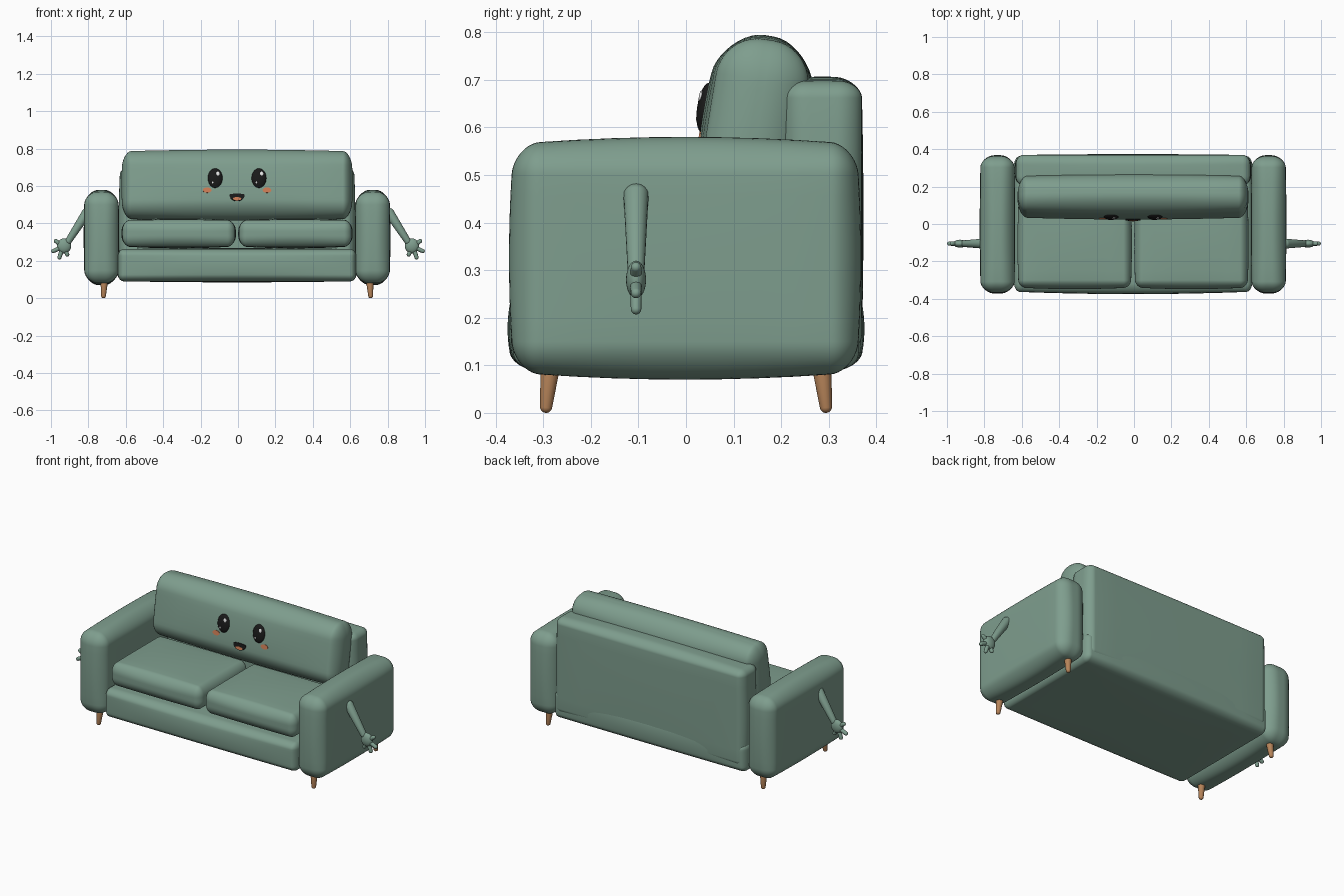
import bpy, bmesh
from math import sin, cos, pi, tan, radians
from mathutils import Matrix, Vector

if "Cube" in bpy.data.objects:
    bpy.data.objects.remove(bpy.data.objects["Cube"], do_unlink=True)


def material(name, rgb):
    m = bpy.data.materials.new(name)
    m.use_nodes = True
    m.diffuse_color = (*rgb, 1)
    bsdf = m.node_tree.nodes["Principled BSDF"]
    bsdf.inputs["Base Color"].default_value = (*rgb, 1)
    bsdf.inputs["Roughness"].default_value = 0.7
    return m


GREEN = material("sage fabric", (0.21, 0.34, 0.27))
WOOD = material("leg wood", (0.47, 0.23, 0.10))
BLACK = material("face black", (0.01, 0.01, 0.01))
WHITE = material("eye highlight", (0.8, 0.8, 0.8))
CORAL = material("cheek coral", (0.6, 0.2, 0.09))
CX = -0.005  # middle of the sofa body


def finish(name, bm, mat, matrix=Matrix()):
    bm.transform(matrix)
    bmesh.ops.recalc_face_normals(bm, faces=bm.faces)
    mesh = bpy.data.meshes.new(name)
    bm.to_mesh(mesh)
    bm.free()
    mesh.materials.append(mat)
    ob = bpy.data.objects.new(name, mesh)
    bpy.context.collection.objects.link(ob)
    bpy.ops.object.select_all(action="DESELECT")
    ob.select_set(True)
    bpy.context.view_layer.objects.active = ob
    bpy.ops.object.shade_smooth_by_angle(angle=radians(40))
    return ob


def pillow(name, half, radius, crown, matrix):
    """Rounded box whose faces bulge outwards by crown, per axis."""
    corner, middle = 5, 8
    steps = 2 * corner + middle
    bm = bmesh.new()
    bmesh.ops.create_cube(bm, size=2)
    bmesh.ops.subdivide_edges(bm, edges=bm.edges[:], cuts=steps - 1, use_grid_fill=True)
    for v in bm.verts:
        inner, d, u = Vector(), Vector(), Vector()
        for a in range(3):
            k = abs(v.co[a]) * steps / 2
            s = 1 if v.co[a] > 0 else -1
            flat = half[a] - radius[a]
            inner[a] = s * flat * min(1, k / (middle / 2))
            d[a] = s * tan(max(0, k - middle / 2) / corner * pi / 4)
        d.normalize()
        p = Vector([inner[a] + d[a] * radius[a] for a in range(3)])
        u = [1 - min(1, (p[a] / half[a]) ** 2) for a in range(3)]
        for a in range(3):
            p[a] += d[a] * crown[a] * u[a - 1] * u[a - 2]
        v.co = p
    return finish(name, bm, GREEN, matrix)


def capsule(name, p0, p1, r0, r1, mat=GREEN):
    """Tapered rod with round ends."""
    p0, p1 = Vector(p0), Vector(p1)
    axis = p1 - p0
    bm = bmesh.new()
    bmesh.ops.create_uvsphere(bm, u_segments=20, v_segments=16, radius=1)
    for v in bm.verts:
        top = v.co.z > -0.01
        v.co = v.co * (r1 if top else r0) + Vector((0, 0, axis.length if top else 0))
    turn = axis.to_track_quat("Z", "Y").to_matrix().to_4x4()
    return finish(name, bm, mat, Matrix.Translation(p0) @ turn)


def ball(name, centre, size, mat, frame=Matrix()):
    bm = bmesh.new()
    bmesh.ops.create_uvsphere(bm, u_segments=28, v_segments=16, radius=1)
    return finish(name, bm, mat, frame @ Matrix.Translation(centre) @ Matrix.Diagonal((*size, 1)))


def plate(name, points, y, depth, mat, frame):
    """Thin flat shape standing in the x-z plane."""
    bm = bmesh.new()
    face = bm.faces.new([bm.verts.new((x, y, z)) for x, z in points])
    ext = bmesh.ops.extrude_face_region(bm, geom=[face])["geom"]
    moved = [g for g in ext if isinstance(g, bmesh.types.BMVert)]
    bmesh.ops.translate(bm, verts=moved, vec=(0, depth, 0))
    return finish(name, bm, mat, frame)


def arc(cx, cz, rx, rz, start, end, n):
    return [(cx + rx * cos(start + (end - start) * i / n),
             cz + rz * sin(start + (end - start) * i / n)) for i in range(n + 1)]


at = Matrix.Translation

# Sofa body
pillow("seat_base", (0.635, 0.362, 0.086), (0.03, 0.045, 0.035), (0.006, 0.013, 0.006),
       at((CX, 0, 0.177)))
pillow("back_panel", (0.625, 0.082, 0.285), (0.04, 0.05, 0.035), (0.008, 0.004, 0.01),
       at((CX, 0.287, 0.412)))

# Back cushion, leaning backwards
cushion = at((CX, 0.145, 0.605)) @ Matrix.Rotation(radians(-9), 4, "X")
pillow("back_cushion", (0.61, 0.096, 0.18), (0.045, 0.085, 0.085), (0.008, 0.016, 0.01), cushion)

for side, s in (("left", 1), ("right", -1)):
    # Seat cushion and armrest
    pillow(side + "_seat_cushion", (0.3, 0.235, 0.07), (0.04, 0.04, 0.055),
           (0.006, 0.008, 0.01), at((CX + s * 0.312, -0.105, 0.347)))
    pillow(side + "_armrest", (0.09, 0.36, 0.24), (0.07, 0.055, 0.065),
           (0.005, 0.01, 0.015), at((CX + s * 0.725, -0.002, 0.325)))
    # Tapered legs, slightly splayed
    for end, e in (("front", -1), ("back", 1)):
        capsule(f"{side}_{end}_leg", (CX + s * 0.714, e * 0.294, 0.013),
                (CX + s * 0.709, e * 0.284, 0.11), 0.013, 0.022, WOOD)
    # Little arm with an open hand
    y = -0.105
    capsule(side + "_little_arm", (s * 0.81, y, 0.455), (s * 0.907, y, 0.305), 0.027, 0.018)
    ball(side + "_palm", (s * 0.93, y, 0.28), (0.038, 0.021, 0.04), GREEN)
    tips = (("thumb", 0.974, 0.306), ("index", 0.988, 0.252),
            ("middle", 0.955, 0.218), ("little", 0.913, 0.234))
    for finger, x, z in tips:
        capsule(f"{side}_{finger}_finger", (s * 0.935, y, 0.277), (s * x, y, z), 0.013, 0.011)

    # Eye with two highlights, and a cheek
    ex = s * 0.117
    ball(side + "_eye", (ex, -0.108, 0.02), (0.04, 0.018, 0.053), BLACK, cushion)
    ball(side + "_eye_highlight", (ex + 0.014, -0.122, 0.042), (0.01, 0.004, 0.012), WHITE, cushion)
    ball(side + "_eye_glint", (ex - 0.013, -0.122, -0.005), (0.005, 0.003, 0.006), WHITE, cushion)
    plate(side + "_cheek", arc(s * 0.16, -0.045, 0.023, 0.014, 0, 2 * pi, 32)[:-1],
          -0.113, 0.008, CORAL, cushion)

# Open smiling mouth with tongue
smile = arc(0, -0.07, 0.041, 0.034, pi, 2 * pi, 24) + arc(0, -0.07, 0.041, 0.006, 0, pi, 12)[1:-1]
plate("mouth", smile, -0.114, 0.009, BLACK, cushion)
tongue = arc(0, -0.092, 0.023, 0.009, 0, 2 * pi, 24)[:-1]
plate("tongue", tongue, -0.116, 0.006, CORAL, cushion)
